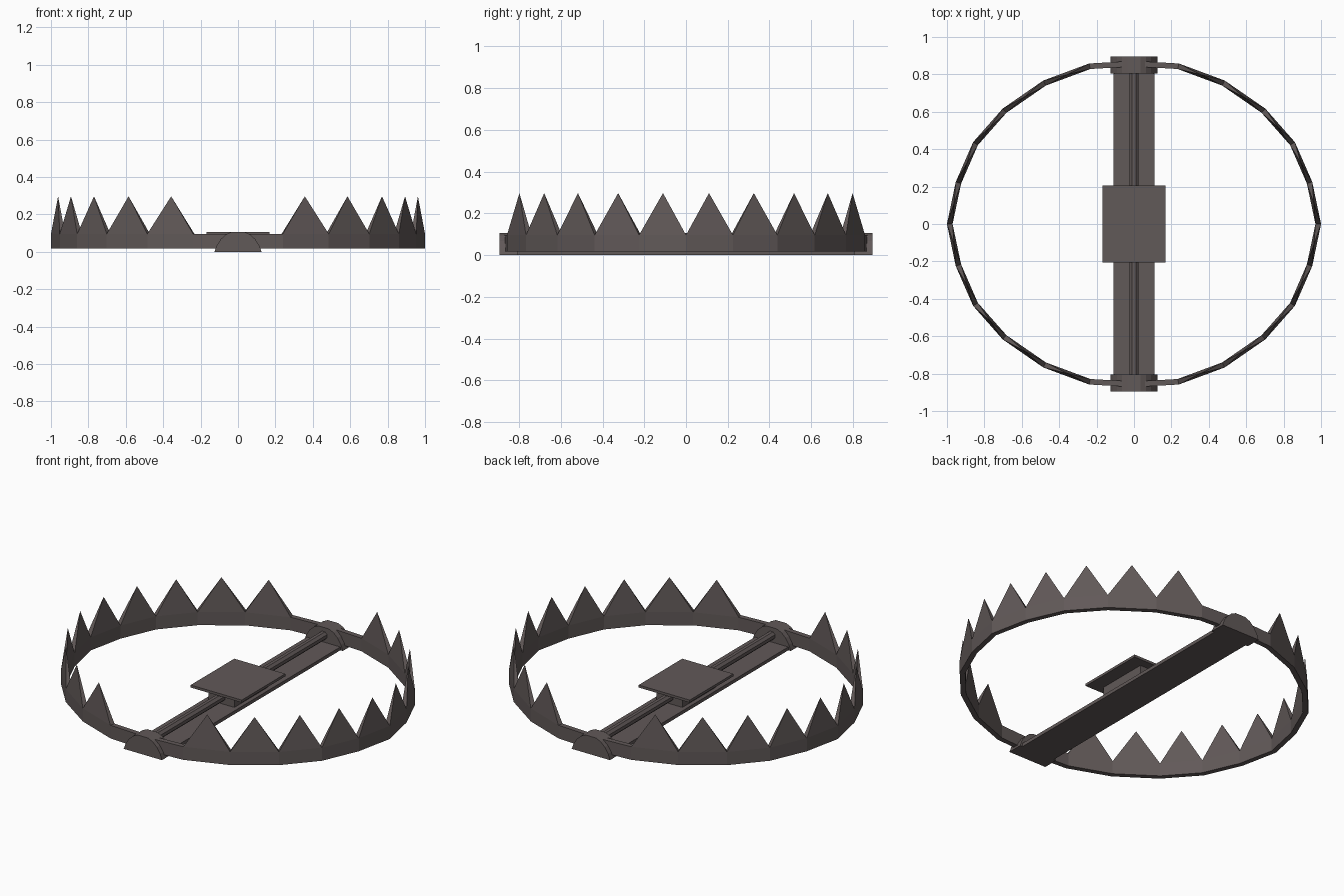
import bpy, bmesh, math
from mathutils import Vector

if "Cube" in bpy.data.objects:
    bpy.data.objects.remove(bpy.data.objects["Cube"])

STEEL = bpy.data.materials.new("dark_steel")
STEEL.diffuse_color = (0.12, 0.10, 0.098, 1)
STEEL.use_nodes = True
STEEL.node_tree.nodes["Principled BSDF"].inputs["Base Color"].default_value = STEEL.diffuse_color


def finish(name, bm):
    bmesh.ops.recalc_face_normals(bm, faces=bm.faces)
    me = bpy.data.meshes.new(name)
    bm.to_mesh(me)
    bm.free()
    me.materials.append(STEEL)
    ob = bpy.data.objects.new(name, me)
    bpy.context.collection.objects.link(ob)
    return ob


def box(name, hx, hy, z0, z1):
    return prism(name, [(-hx, z0), (hx, z0), (hx, z1), (-hx, z1)], -hy, hy)


def prism(name, profile, y0, y1):
    """Extrude an x-z profile along y."""
    bm = bmesh.new()
    face = bm.faces.new([bm.verts.new((x, y0, z)) for x, z in profile])
    ext = bmesh.ops.extrude_face_region(bm, geom=[face])["geom"]
    vs = [v for v in ext if isinstance(v, bmesh.types.BMVert)]
    bmesh.ops.translate(bm, verts=vs, vec=(0, y1 - y0, 0))
    return finish(name, bm)


def jaw(name, sx):
    # outer outline of a quarter, mirrored in y to give half a ring
    quarter = [(1.0, 0), (.953, .225), (.86, .438), (.702, .617),
               (.485, .767), (.24, .858), (.04, .87)]
    pts = [Vector((x, -y)) for x, y in quarter[:0:-1]] + [Vector(p) for p in quarter]
    t, z0, z1, tip = .03, .018, .096, .297
    bm = bmesh.new()
    rings = []
    for i, p in enumerate(pts):
        d = (pts[min(i + 1, len(pts) - 1)] - pts[max(i - 1, 0)]).normalized()
        q = p + Vector((-d.y, d.x)) * t
        rings.append([bm.verts.new((sx * c.x, c.y, z))
                      for c, z in ((p, z0), (p, z1), (q, z1), (q, z0))])
    last = len(rings) - 2
    for i, (a, b) in enumerate(zip(rings, rings[1:])):
        for k in (0, 2, 3):
            n = (k + 1) % 4
            bm.faces.new((a[k], a[n], b[n], b[k]))
        top = [a[1], a[2], b[2], b[1]]
        if i in (0, last):
            bm.faces.new(top)          # plain end arms
        else:                          # pointed tooth
            m = sum((v.co for v in top), Vector()) / 4
            apex = bm.verts.new((m.x, m.y, tip))
            for k in range(4):
                bm.faces.new((top[k], top[(k + 1) % 4], apex))
    bm.faces.new(rings[0])
    bm.faces.new(rings[-1])
    return finish(name, bm)


# toothed jaws
jaw("jaw_right", 1)
jaw("jaw_left", -1)

# base bar, pan support and trigger pan
box("base_bar", .11, .89, 0, .02)
box("pan_support", .085, .155, .018, .092)
box("trigger_pan", .168, .205, .09, .105)

# octagonal spring rod
prism("spring_rod", [(.025 * math.cos(a), .06 + .025 * math.sin(a))
                     for a in (math.pi / 8 + k * math.pi / 4 for k in range(8))],
      -.82, .82)

# domed hinge blocks at both ends
half = [(.126, 0), (.114, .034), (.092, .068), (.065, .093), (.034, .107)]
dome = half + [(-x, z) for x, z in reversed(half)]
prism("hinge_front", dome, -.895, -.805)
prism("hinge_back", dome, .805, .895)
